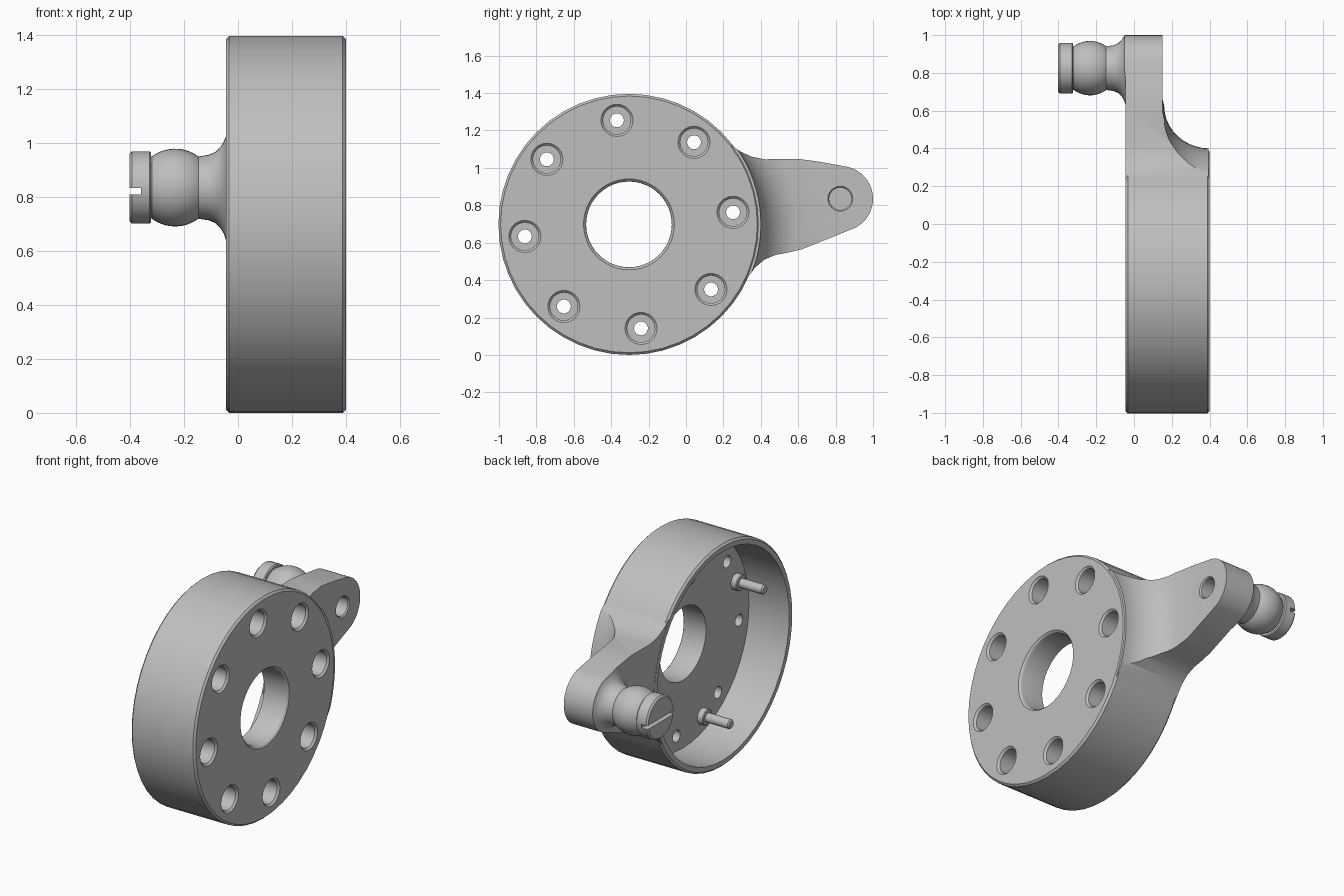
import bpy, bmesh
from math import sin, cos, pi, radians

cube = bpy.data.objects.get("Cube")
if cube:
    bpy.data.objects.remove(cube)

grey = bpy.data.materials.new("satin_grey")
grey.use_nodes = True
colour = (0.52, 0.52, 0.52, 1)
grey.diffuse_color = colour
grey.node_tree.nodes["Principled BSDF"].inputs["Base Color"].default_value = colour

HUB = (-0.305, 0.698)      # y, z of the drum axis
STUD = (0.825, 0.835)      # y, z of the ball stud axis
BACK, FRONT, FLOOR, PLATE = -0.045, 0.4, 0.235, 0.15


def finish(name, bm):
    bmesh.ops.recalc_face_normals(bm, faces=bm.faces)
    mesh = bpy.data.meshes.new(name)
    bm.to_mesh(mesh)
    bm.free()
    mesh.materials.append(grey)
    obj = bpy.data.objects.new(name, mesh)
    bpy.context.collection.objects.link(obj)
    return obj


def lathe(name, profile, centre, segments=40):
    """Closed solid turned about an x-parallel axis; profile is (x, radius)."""
    bm = bmesh.new()
    rings = []
    for x, r in profile:
        rings.append([bm.verts.new((x, centre[0] + r * cos(a), centre[1] + r * sin(a)))
                      for a in (2 * pi * i / segments for i in range(segments))])
    for a, b in zip(rings, rings[1:]):
        for i in range(segments):
            j = (i + 1) % segments
            bm.faces.new((a[i], a[j], b[j], b[i]))
    bm.faces.new(rings[0])
    bm.faces.new(rings[-1])
    return finish(name, bm)


def prism(name, outline, x0, x1):
    """Extrude a (y, z) outline along x."""
    bm = bmesh.new()
    base = bm.faces.new([bm.verts.new((x0, y, z)) for y, z in outline])
    new = bmesh.ops.extrude_face_region(bm, geom=[base])["geom"]
    bmesh.ops.translate(bm, vec=(x1 - x0, 0, 0),
                        verts=[v for v in new if isinstance(v, bmesh.types.BMVert)])
    return finish(name, bm)


def combine(obj, other, operation):
    """Apply a boolean and discard the second solid."""
    mod = obj.modifiers.new("boolean", "BOOLEAN")
    mod.operation, mod.object, mod.solver = operation, other, "EXACT"
    graph = bpy.context.evaluated_depsgraph_get()
    mesh = bpy.data.meshes.new_from_object(obj.evaluated_get(graph))
    obj.modifiers.clear()
    obj.data = mesh
    bpy.data.objects.remove(other)


def around_hub(radius, degrees):
    a = radians(degrees)
    return HUB[0] + radius * cos(a), HUB[1] + radius * sin(a)


# Drum with chamfered rims
c = 0.012
housing = lathe("housing", [(BACK, 0.698 - c), (BACK + c, 0.698),
                            (FRONT - c, 0.698), (FRONT, 0.698 - c)], HUB, 48)

# Tapered arm with a rounded tip and flared root
tip = [(STUD[0] + 0.175 * cos(radians(a)), STUD[1] + 0.175 * sin(radians(a)))
       for a in range(82, -67, -8)]
outline = ([(0, 0.5), (0, 1.05), (0.23, 1.13), (0.29, 1.088), (0.35, 1.06), (0.42, 1.046),
            (0.6, 1.048), (0.7, 1.035)] + tip +
           [(0.62, 0.565), (0.54, 0.546), (0.48, 0.535), (0.42, 0.51), (0.37, 0.468), (0.3, 0.37)])
arm = prism("arm", outline, BACK + 0.001, FRONT - 0.006)

# Concave fillet from the arm face up to the drum face
fillet = [(FRONT - 0.24 * sin(t), 0.93 - 0.225 * cos(t))
          for t in (pi / 2 * i / 10 for i in range(11))]
sweep = lathe("fillet_sweep", [(FRONT + 0.05, 0.703)] + fillet +
              [(PLATE, 0.97), (PLATE, 1.6), (BACK - 0.05, 1.6)], HUB, 96)
combine(arm, sweep, "INTERSECT")
combine(housing, arm, "UNION")

# Hollow back and rounded central bore
combine(housing, lathe("cavity", [(BACK - 0.1, 0.656), (FLOOR, 0.656)], HUB, 48), "DIFFERENCE")
combine(housing, lathe("bore", [(FLOOR - 0.1, 0.229), (FRONT - 0.025, 0.229), (FRONT - 0.01, 0.233),
                                (FRONT, 0.243), (FRONT + 0.1, 0.243)], HUB, 48), "DIFFERENCE")

# Eight counterbored bolt holes
for k in range(8):
    hole = lathe("bolt_hole", [(FLOOR - 0.1, 0.037), (FLOOR + 0.045, 0.037), (FLOOR + 0.045, 0.074),
                               (FRONT - 0.012, 0.074), (FRONT, 0.086), (FRONT + 0.1, 0.086)],
                 around_hub(0.56, 6.6 + 45 * k), 24)
    combine(housing, hole, "DIFFERENCE")

# Blind hole in the arm face, opposite the stud
combine(housing, lathe("arm_hole", [(0.05, 0.06), (PLATE - 0.008, 0.06), (PLATE, 0.067),
                                    (PLATE + 0.1, 0.067)], STUD, 24), "DIFFERENCE")

# Flared stud base, trimmed to the arm outline
base = lathe("stud_base", [(BACK + 0.02, 0.2), (BACK, 0.195), (-0.052, 0.172), (-0.065, 0.15),
                           (-0.085, 0.131), (-0.11, 0.121), (-0.15, 0.115)], STUD)
combine(base, prism("trim", outline, -0.3, 0.1), "INTERSECT")

# Ball
ball = lathe("stud_ball", [(-0.233 + 0.144 * cos(t), 0.144 * sin(t))
                           for t in (radians(a) for a in range(50, 135, 6))], STUD)

# Slotted cap
cap = lathe("stud_cap", [(-0.3, 0.115), (-0.322, 0.115), (-0.322, 0.128), (-0.328, 0.134),
                         (-0.393, 0.134), (-0.403, 0.124)], STUD)
slot = prism("slot", [(0.6, 0.81), (1.1, 0.81), (1.1, 0.833), (0.6, 0.833)], -0.5, -0.36)
combine(cap, slot, "DIFFERENCE")

# Shouldered pins on the inner floor
pins = [lathe("floor_pin_%d" % (k + 1),
              [(FLOOR + 0.01, 0.05), (0.2, 0.05), (0.195, 0.045), (0.195, 0.029),
               (0.04, 0.029), (0.032, 0.022)], around_hub(0.56, 70 + 90 * k), 24)
        for k in range(4)]

# Smooth shading with crisp edges
bpy.ops.object.select_all(action="DESELECT")
for obj in [housing, base, ball, cap] + pins:
    obj.select_set(True)
bpy.context.view_layer.objects.active = housing
bpy.ops.object.shade_smooth_by_angle(angle=radians(30))
